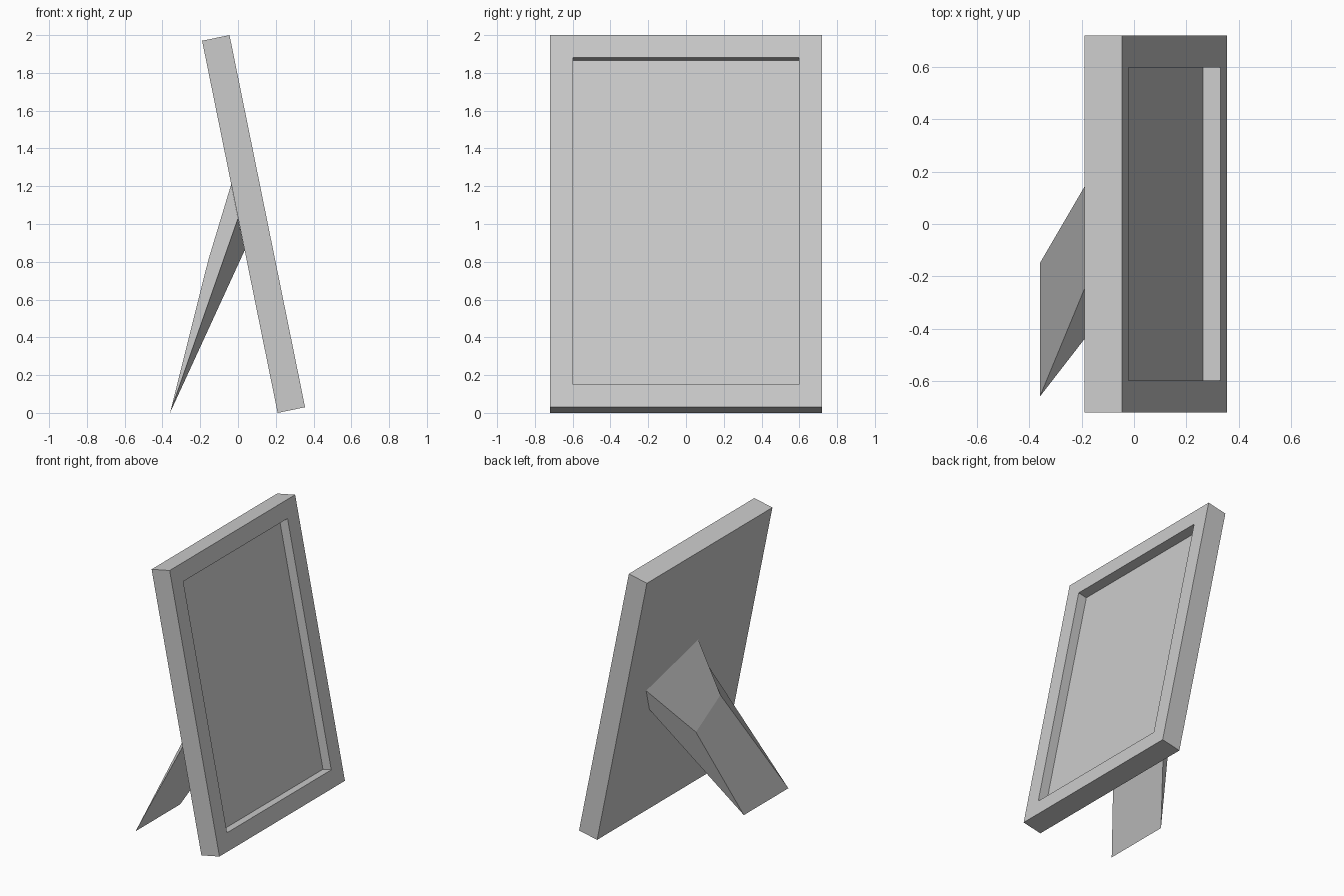
import bpy
import bmesh

cube = bpy.data.objects.get("Cube")
if cube:
    bpy.data.objects.remove(cube, do_unlink=True)

grey = bpy.data.materials.new("light_grey")
grey.use_nodes = True
colour = (0.6, 0.6, 0.6, 1)
grey.diffuse_color = colour
grey.node_tree.nodes["Principled BSDF"].inputs["Base Color"].default_value = colour


def loft(left, right):
    """Closed solid between two outlines with matching points."""
    bm = bmesh.new()
    a = [bm.verts.new(p) for p in left]
    b = [bm.verts.new(p) for p in right]
    n = len(a)
    bm.faces.new(a)
    bm.faces.new(b[::-1])
    for i in range(n):
        j = (i + 1) % n
        bm.faces.new((a[j], a[i], b[i], b[j]))
    bmesh.ops.recalc_face_normals(bm, faces=bm.faces[:])
    bm.normal_update()
    return bm


def finish(bm, name):
    mesh = bpy.data.meshes.new(name)
    bm.to_mesh(mesh)
    bm.free()
    mesh.materials.append(grey)
    obj = bpy.data.objects.new(name, mesh)
    bpy.context.collection.objects.link(obj)
    return obj


# Leaning picture frame: slanted board with a recessed panel in its display side
profile = [(0.21, 0), (0.355, 0.03), (-0.045, 2.0), (-0.19, 1.97)]
bm = loft([(x, 0.72, z) for x, z in profile], [(x, -0.72, z) for x, z in profile])
display = max(bm.faces, key=lambda f: f.normal.x)
bmesh.ops.inset_region(bm, faces=[display], thickness=0.122, use_even_offset=True)
bmesh.ops.inset_region(bm, faces=[display], thickness=0, depth=-0.068)
finish(bm, "picture_frame")

# Bent, tapering prop leg: hinge top, bend, foot, hinge bottom on each side
left_side = [(-0.002, 0.46, 1.04), (-0.185, 0.15, 0.67),
             (-0.36, -0.15, 0), (0.035, 0.37, 0.86)]
right_side = [(-0.036, -0.09, 1.21), (-0.157, -0.17, 0.81),
              (-0.36, -0.66, 0), (0, -0.195, 1.03)]
finish(loft(left_side, right_side), "prop_leg")
